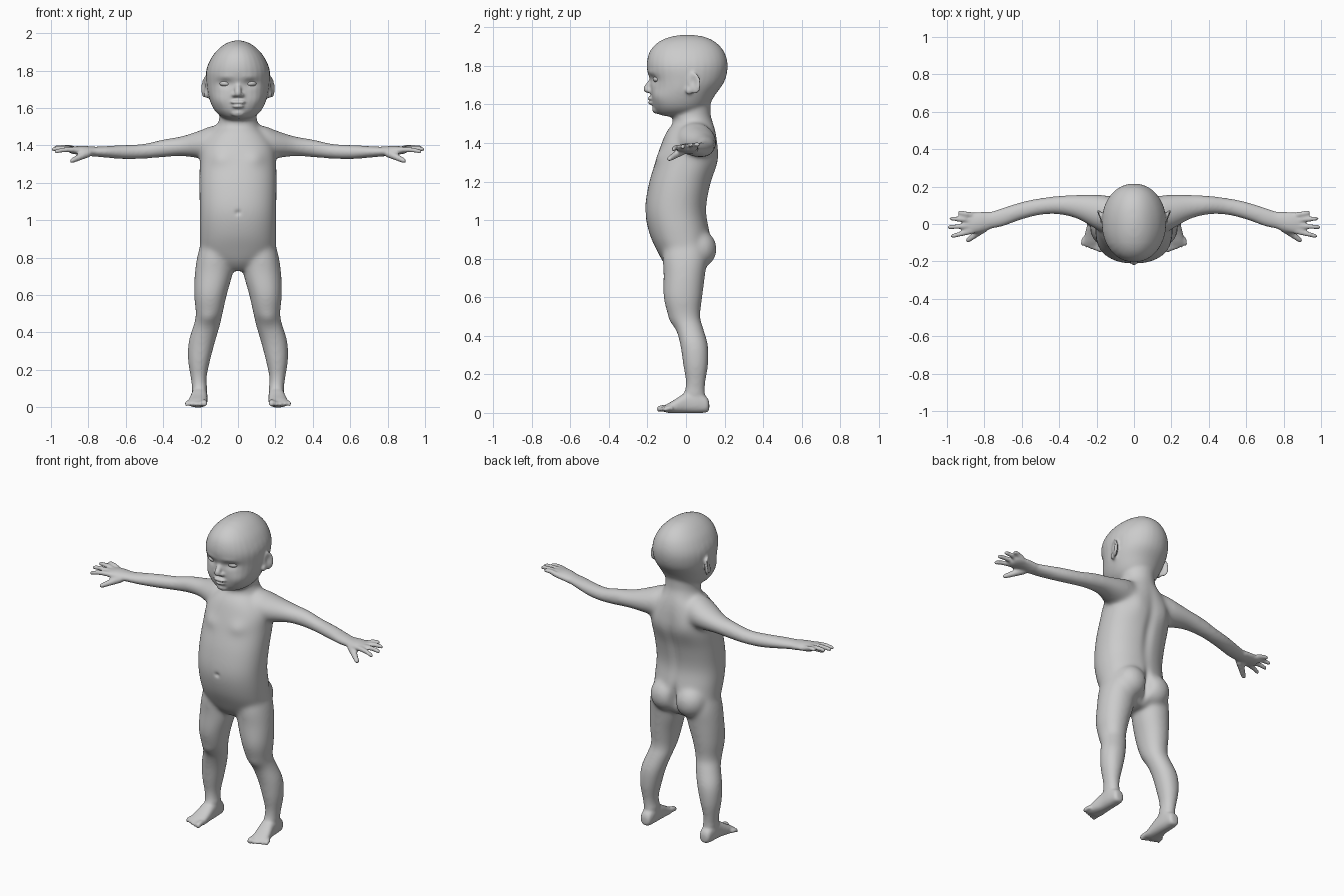
import bpy, bmesh, math
from mathutils import Vector, Matrix

if "Cube" in bpy.data.objects:
    bpy.data.objects.remove(bpy.data.objects["Cube"], do_unlink=True)

VOXEL = 0.007
SIDES = 32
bm = bmesh.new()


def spline(rows, steps=5):
    """Smoothly interpolate between the rows of a table."""
    out = []
    for i in range(len(rows) - 1):
        quad = [rows[max(i - 1, 0)], rows[i], rows[i + 1], rows[min(i + 2, len(rows) - 1)]]
        for s in range(steps):
            t = s / steps
            out.append([b + t / 2 * (c - a + t * (2*a - 5*b + 4*c - d + t * (3*(b - c) + d - a)))
                        for a, b, c, d in zip(*quad)])
    return out + [list(rows[-1])]


def skin_rings(rings, mirror):
    """Bridge closed rings into a capped solid, and its mirror image if asked."""
    for side in ((1, -1) if mirror else (1,)):
        loops = [[bm.verts.new((p[0] * side, p[1], p[2])) for p in ring] for ring in rings]
        for a, b in zip(loops, loops[1:]):
            for i in range(len(a)):
                j = (i + 1) % len(a)
                bm.faces.new((a[i], a[j], b[j], b[i]))
        bm.faces.new(loops[0])
        bm.faces.new(loops[-1])


def loft(axis, rows, power=2.0, mirror=True):
    """Rows hold position on the axis, then the low and high limits of the other two axes."""
    others = [k for k in range(3) if k != axis]
    rings = []
    for t, a0, a1, b0, b1 in spline(rows):
        ring = []
        for i in range(SIDES):
            p = [t, t, t]
            ang = math.tau * i / SIDES
            for k, lo, hi, f in ((others[0], a0, a1, math.cos(ang)), (others[1], b0, b1, math.sin(ang))):
                p[k] = (lo + hi) / 2 + (hi - lo) / 2 * math.copysign(abs(f) ** (2 / power), f)
            ring.append(p)
        rings.append(ring)
    skin_rings(rings, mirror)


def ball(target, centre, size, turn=(0, 0, 0), mirror=True):
    for side in ((1, -1) if mirror else (1,)):
        m = (Matrix.Diagonal((side, 1, 1, 1)) @ Matrix.Translation(centre)
             @ Matrix.Rotation(turn[2], 4, 'Z') @ Matrix.Rotation(turn[0], 4, 'X')
             @ Matrix.Diagonal((*size, 1)))
        bmesh.ops.create_uvsphere(target, u_segments=24, v_segments=16, radius=1, matrix=m)


def digit(start, end, r0, r1, bend=0.0, mirror=True):
    """A tapering round-ended finger or toe that arches upward in the middle."""
    start, end = Vector(start), Vector(end)
    rot = (end - start).to_track_quat('Z', 'Y')
    length = (end - start).length
    rings = []
    for i in range(13):
        t = i / 12
        r = r0 + (r1 - r0) * t
        tip = max(0, t * length - (length - r)) / r
        r *= max(math.sqrt(max(1 - tip * tip, 0)), 0.05)
        mid = start.lerp(end, t) + Vector((0, 0, bend * math.sin(math.pi * t)))
        rings.append([mid + rot @ Vector((r * math.cos(math.tau * k / 12), r * math.sin(math.tau * k / 12), 0))
                      for k in range(12)])
    skin_rings(rings, mirror)


# Torso: height, left/right, front/back
torso = [(.73, .05, -.07, .06), (.77, .13, -.11, .1), (.83, .195, -.145, .13), (.93, .205, -.19, .125),
         (1.05, .205, -.212, .107), (1.18, .207, -.195, .128), (1.3, .205, -.16, .165),
         (1.39, .195, -.13, .165), (1.46, .15, -.1, .155), (1.51, .09, -.06, .14)]
loft(2, [(z, -w, w, f, b) for z, w, f, b in torso], 2.25, False)

# Neck and head
neck = [(1.4, .12, -.07, .14), (1.5, .112, -.068, .142), (1.55, .1, -.065, .128), (1.66, .1, -.06, .13)]
loft(2, [(z, -w, w, f, b) for z, w, f, b in neck], 2, False)
head = [(1.54, .05, -.12, .02), (1.555, .09, -.148, .075), (1.59, .127, -.172, .115), (1.65, .154, -.182, .152),
        (1.72, .168, -.188, .2), (1.8, .17, -.204, .217), (1.87, .142, -.19, .2),
        (1.92, .1, -.148, .158), (1.95, .055, -.085, .1), (1.962, .012, -.02, .03)]
loft(2, [(z, -w, w, f, b) for z, w, f, b in head], 2.1, False)

# Nose, lips and chin
digit((0, -.165, 1.745), (0, -.212, 1.668), .014, .02, mirror=False)
ball(bm, (0, -.2, 1.676), (.02, .02, .017), mirror=False)
ball(bm, (.02, -.186, 1.67), (.013, .016, .012))
ball(bm, (.012, -.184, 1.631), (.026, .018, .01))
ball(bm, (0, -.182, 1.609), (.03, .016, .01), mirror=False)
ball(bm, (0, -.15, 1.575), (.04, .026, .024), mirror=False)

# Ears
ball(bm, (.177, .04, 1.712), (.013, .04, .058), (.2, 0, -.45))
ball(bm, (.168, .016, 1.672), (.014, .018, .02))

# Arms: distance out, front/back, bottom/top
loft(0, [(.06, -.04, .13, 1.32, 1.51), (.14, -.05, .15, 1.32, 1.505), (.2, -.03, .158, 1.33, 1.482),
         (.3, .025, .157, 1.342, 1.45), (.4, .05, .152, 1.336, 1.433), (.5, .047, .14, 1.328, 1.41),
         (.6, .022, .12, 1.325, 1.404), (.7, -.015, .09, 1.333, 1.398), (.77, -.03, .068, 1.34, 1.394),
         (.83, -.046, .064, 1.348, 1.398), (.88, -.054, .06, 1.354, 1.394), (.905, -.04, .045, 1.362, 1.386)])

# Fingers and thumb: tip out, tip back, tip height, knuckle back
for tip_x, tip_y, tip_z, base_y in ((.945, .064, 1.392, .046), (.99, .03, 1.388, .02),
                                   (1.003, -.018, 1.378, -.008), (.985, -.068, 1.364, -.036)):
    digit((.86, base_y, 1.374), (tip_x, tip_y, tip_z), .0165, .012, .008)
digit((.8, -.02, 1.36), (.9, -.096, 1.312), .024, .013)

# Legs: height, inner/outer, front/back
loft(2, [(.93, .04, .18, -.1, .08), (.82, .03, .215, -.12, .11), (.72, .028, .231, -.117, .1),
         (.6, .06, .235, -.117, .085), (.5, .082, .226, -.09, .074), (.44, .095, .238, -.055, .09),
         (.35, .122, .265, -.03, .115), (.25, .148, .268, -.016, .116), (.16, .167, .254, -.002, .102),
         (.1, .165, .246, -.01, .098), (.04, .17, .243, -.01, .1)], 2.1)
ball(bm, (.085, .068, .85), (.096, .092, .1))

# Feet: front/back, inner/outer, bottom/top
loft(1, [(.121, .19, .22, .02, .05), (.11, .172, .238, .003, .08), (.06, .165, .246, -.001, .11),
         (.0, .163, .25, -.001, .105), (-.06, .163, .264, -.001, .068), (-.1, .166, .268, .001, .045),
         (-.12, .18, .255, .01, .03)], 2.5)

# Toes
for i in range(5):
    size = .0175 if i == 0 else .0125
    x = .18 + .0215 * i
    digit((x, -.07, .022), (x + .003 * i, -.155 + .009 * i, size), size, size, .006)

# Fuse everything into one continuous surface
bmesh.ops.recalc_face_normals(bm, faces=bm.faces)
mesh = bpy.data.meshes.new("body")
bm.to_mesh(mesh)
bm.free()
body = bpy.data.objects.new("body", mesh)
bpy.context.collection.objects.link(body)
remesh = body.modifiers.new("fuse", 'REMESH')
remesh.mode = 'VOXEL'
remesh.voxel_size = VOXEL
bpy.context.view_layer.update()
fused = bpy.data.meshes.new_from_object(body.evaluated_get(bpy.context.evaluated_depsgraph_get()))
body.modifiers.clear()
body.data = fused
fused.name = "body"
bm = bmesh.new()
bm.from_mesh(fused)


def relax(rule, times):
    verts = [v for v in bm.verts if rule(v.co)]
    for _ in range(times):
        bmesh.ops.smooth_vert(bm, verts=verts, factor=.5, use_axis_x=True, use_axis_y=True, use_axis_z=True)


def push(centre, radius, move):
    """Sculpt a soft bump or dent on both sides."""
    for side in ((1, -1) if centre[0] else (1,)):
        for v in bm.verts:
            d = sum(((a - b) / r) ** 2 for a, b, r in zip((v.co.x * side, v.co.y, v.co.z), centre, radius))
            if d < 6:
                k = math.exp(-d)
                v.co += Vector((move[0] * side * k, move[1] * k, move[2] * k))


relax(lambda p: abs(p.x) < .78 and .11 < p.z < 1.55, 25)
relax(lambda p: p.y > -.1 and p.z > 1.5 and abs(p.x) < .155, 10)
relax(lambda p: True, 3)

# Face: eye sockets, brows, cheeks, mouth line, ear hollows
push((.068, -.17, 1.73), (.042, .08, .024), (0, .014, 0))
push((.068, -.19, 1.765), (.045, .06, .016), (0, -.004, 0))
push((.09, -.14, 1.64), (.045, .07, .04), (.006, -.006, 0))
push((0, -.2, 1.62), (.035, .03, .005), (0, .006, 0))
push((.196, .036, 1.72), (.02, .022, .032), (-.013, 0, 0))

# Body: chest, navel, spine groove, shoulder blades, seat cleft, knees
push((.095, -.13, 1.33), (.05, .08, .04), (0, -.01, 0))
push((0, -.21, 1.04), (.014, .05, .012), (0, .011, 0))
push((0, .14, 1.2), (.03, .08, .2), (0, -.012, 0))
push((.1, .16, 1.34), (.05, .06, .08), (0, .008, 0))
push((0, .15, .84), (.02, .08, .08), (0, -.035, 0))
push((.16, -.07, .47), (.04, .05, .04), (0, -.008, 0))
relax(lambda p: p.z < 1.54, 2)
bm.to_mesh(fused)
bm.free()

# Eyes
eye_bm = bmesh.new()
ball(eye_bm, (.068, -.15, 1.731), (.031, .021, .016), (0, 0, .2))
eye_mesh = bpy.data.meshes.new("eyes")
eye_bm.to_mesh(eye_mesh)
eye_bm.free()
eyes = bpy.data.objects.new("eyes", eye_mesh)
bpy.context.collection.objects.link(eyes)

# Plain grey surface
grey = bpy.data.materials.new("plain grey")
grey.use_nodes = True
grey.diffuse_color = (.6, .6, .6, 1)
grey.node_tree.nodes["Principled BSDF"].inputs["Base Color"].default_value = (.6, .6, .6, 1)
for obj in (body, eyes):
    obj.data.materials.clear()
    obj.data.materials.append(grey)
    obj.data.polygons.foreach_set("use_smooth", [True] * len(obj.data.polygons))
    obj.data.update()
